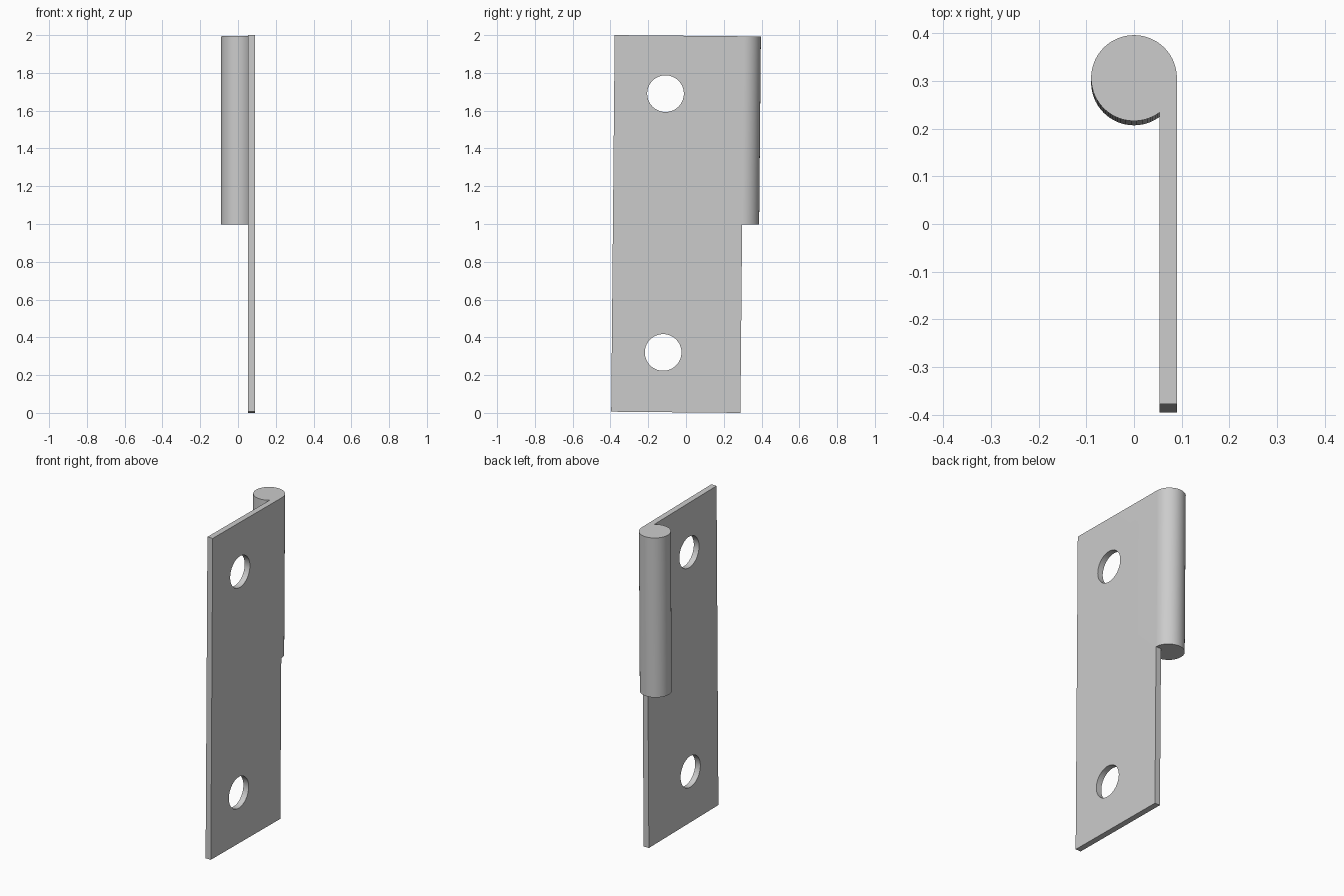
import bpy
import math

if "Cube" in bpy.data.objects:
    bpy.data.objects.remove(bpy.data.objects["Cube"], do_unlink=True)

RADIUS = 0.09          # knuckle radius
PIN_Y = 0.288          # knuckle axis
BOTTOM, TOP = 0.0027, 1.9964
LEAN = 0.0092          # slight lean towards the back

steel = bpy.data.materials.new("grey_steel")
steel.use_nodes = True
grey = (0.6, 0.6, 0.6, 1)
steel.diffuse_color = grey
steel.node_tree.nodes["Principled BSDF"].inputs["Base Color"].default_value = grey


def box(name, low, high):
    bpy.ops.mesh.primitive_cube_add(size=1)
    ob = bpy.context.object
    ob.name = name
    for v in ob.data.vertices:
        v.co = [a + (c + 0.5) * (b - a) for c, a, b in zip(v.co, low, high)]
    return ob


def cylinder(name, radius, depth, centre, turn=0):
    bpy.ops.mesh.primitive_cylinder_add(vertices=96, radius=radius, depth=depth,
                                        location=centre, rotation=(0, turn, 0))
    ob = bpy.context.object
    ob.name = name
    return ob


def combine(target, tool, operation):
    mod = target.modifiers.new(operation.lower(), "BOOLEAN")
    mod.operation, mod.object, mod.solver = operation, tool, "EXACT"
    bpy.context.view_layer.objects.active = target
    bpy.ops.object.modifier_apply(modifier=mod.name)
    bpy.data.objects.remove(tool, do_unlink=True)


# Flat leaf, joined to the rolled knuckle on its upper half
leaf = box("hinge_leaf", (0.054, -0.396, BOTTOM), (RADIUS, PIN_Y, TOP))
knuckle = cylinder("knuckle", RADIUS, TOP - 1, (0, PIN_Y, (TOP + 1) / 2))
combine(leaf, knuckle, "UNION")

# Screw holes
for z in (0.319, 1.689):
    hole = cylinder("screw_hole", 0.097, 0.2, (0.07, -0.124, z), math.pi / 2)
    combine(leaf, hole, "DIFFERENCE")

# Finish
leaf.data.materials.clear()
leaf.data.materials.append(steel)
for face in leaf.data.polygons:
    face.material_index = 0
leaf.rotation_euler.x = -LEAN
bpy.ops.object.select_all(action="DESELECT")
leaf.select_set(True)
bpy.context.view_layer.objects.active = leaf
bpy.ops.object.shade_smooth_by_angle(angle=math.radians(30))
